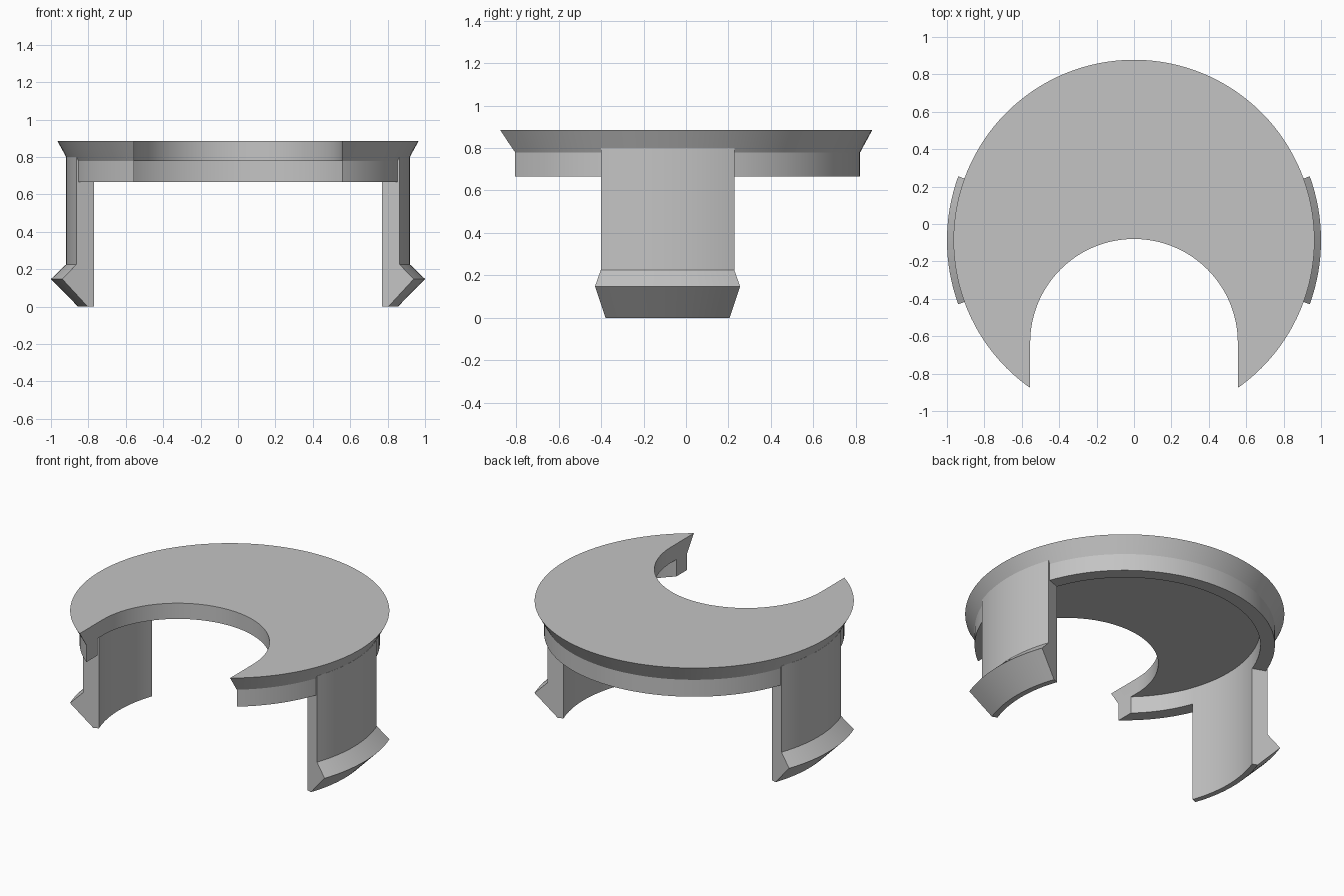
import bpy, bmesh
from math import cos, sin, radians, pi

cube = bpy.data.objects.get("Cube")
if cube:
    bpy.data.objects.remove(cube)

CENTRE_Y = -0.087

grey = bpy.data.materials.new("plain grey")
grey.use_nodes = True
colour = (0.55, 0.55, 0.55, 1)
grey.diffuse_color = colour
grey.node_tree.nodes["Principled BSDF"].inputs["Base Color"].default_value = colour


def finish(name, bm):
    bmesh.ops.recalc_face_normals(bm, faces=bm.faces)
    mesh = bpy.data.meshes.new(name)
    bm.to_mesh(mesh)
    bm.free()
    mesh.materials.append(grey)
    obj = bpy.data.objects.new(name, mesh)
    bpy.context.collection.objects.link(obj)
    return obj


def smooth(obj):
    bpy.ops.object.select_all(action='DESELECT')
    obj.select_set(True)
    bpy.context.view_layer.objects.active = obj
    bpy.ops.object.shade_smooth_by_angle(angle=radians(25))


def sweep(name, profile, start, end, steps):
    """Turn a closed (radius, z) profile about the axis, capping an open sweep."""
    bm = bmesh.new()
    full = end - start >= 360
    rings = []
    for i in range(steps if full else steps + 1):
        a = radians(start + (end - start) * i / steps)
        rings.append([bm.verts.new((r * cos(a), CENTRE_Y + r * sin(a), z))
                      for r, z in profile])
    n = len(profile)
    pairs = list(zip(rings, rings[1:])) + ([(rings[-1], rings[0])] if full else [])
    for a, b in pairs:
        for j in range(n):
            k = (j + 1) % n
            bm.faces.new((a[j], a[k], b[k], b[j]))
    if not full:
        bm.faces.new(rings[0])
        bm.faces.new(rings[-1])
    return finish(name, bm)


def lathe_cap(name, profile, steps):
    """Solid of revolution whose first and last rings are closed with discs."""
    bm = bmesh.new()
    rings = [[bm.verts.new((r * cos(2 * pi * i / steps),
                            CENTRE_Y + r * sin(2 * pi * i / steps), z))
              for i in range(steps)] for r, z in profile]
    for a, b in zip(rings, rings[1:]):
        for i in range(steps):
            k = (i + 1) % steps
            bm.faces.new((a[i], a[k], b[k], b[i]))
    bm.faces.new(rings[0])
    bm.faces.new(rings[-1])
    return finish(name, bm)


# Round cap: flared rim, short skirt and recessed underside
cap = lathe_cap("cap", [(0.965, 0.885), (0.908, 0.78), (0.908, 0.667),
                        (0.82, 0.667), (0.82, 0.78)], 128)

# Arch-shaped notch cut through the front of the cap
bm = bmesh.new()
R, ARCH_Y = 0.555, -0.635
outline = [(R * cos(pi * i / 64), ARCH_Y + R * sin(pi * i / 64)) for i in range(65)]
outline += [(-R, -1.5), (R, -1.5)]
face = bm.faces.new([bm.verts.new((x, y, 0.5)) for x, y in outline])
top = bmesh.ops.extrude_face_region(bm, geom=[face])["geom"]
bmesh.ops.translate(bm, vec=(0, 0, 0.6),
                    verts=[v for v in top if isinstance(v, bmesh.types.BMVert)])
cutter = finish("notch_cutter", bm)
cutter.hide_render = True

cut = cap.modifiers.new("notch", 'BOOLEAN')
cut.operation, cut.solver, cut.object = 'DIFFERENCE', 'EXACT', cutter
bpy.context.view_layer.objects.active = cap
bpy.ops.object.modifier_apply(modifier=cut.name)
bpy.data.objects.remove(cutter)
smooth(cap)

# Curved snap legs with a barbed foot on each side
leg = [(0.819, 0.80), (0.92, 0.80), (0.92, 0.225), (1.0, 0.148),
       (0.855, 0), (0.819, 0)]
for name, middle in (("left_clip", 0), ("right_clip", 180)):
    smooth(sweep(name, leg, middle - 20, middle + 20, 16))
